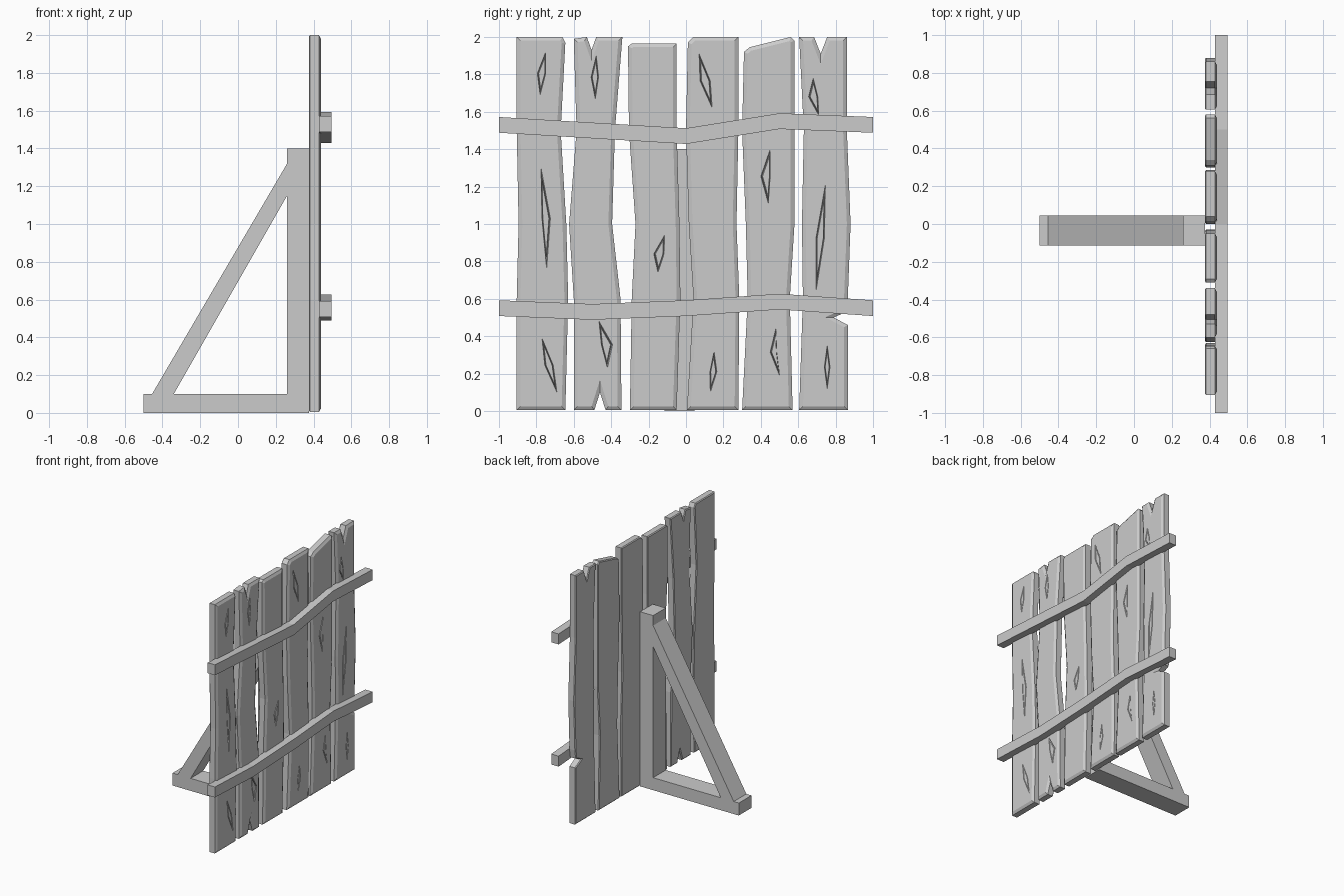
import bpy, bmesh
from mathutils import Vector

if "Cube" in bpy.data.objects:
    bpy.data.objects.remove(bpy.data.objects["Cube"], do_unlink=True)

wood = bpy.data.materials.new("grey wood")
wood.use_nodes = True
wood.diffuse_color = (0.6, 0.6, 0.6, 1)
wood.node_tree.nodes["Principled BSDF"].inputs["Base Color"].default_value = wood.diffuse_color

BACK, FRONT = 0.375, 0.44


def finish(name, bm):
    bmesh.ops.recalc_face_normals(bm, faces=bm.faces)
    mesh = bpy.data.meshes.new(name)
    bm.to_mesh(mesh)
    bm.free()
    mesh.materials.append(wood)
    obj = bpy.data.objects.new(name, mesh)
    bpy.context.collection.objects.link(obj)
    return obj


def prism(start, offset):
    """Extrude a flat outline along an offset vector."""
    bm = bmesh.new()
    face = bm.faces.new([bm.verts.new(p) for p in start])
    ext = bmesh.ops.extrude_face_region(bm, geom=[face])
    moved = [v for v in ext["geom"] if isinstance(v, bmesh.types.BMVert)]
    bmesh.ops.translate(bm, verts=moved, vec=offset)
    bmesh.ops.recalc_face_normals(bm, faces=bm.faces)
    return bm


def groove_cutter(knots):
    """V-shaped ring grooves around slim diamond knots."""
    bm = bmesh.new()
    for y0, z0, y1, z1, left, right in knots:
        top, low = Vector((0, y0, z0)), Vector((0, y1, z1))
        mid = (top + low) / 2
        shape = [top, mid + Vector((0, right, 0)), low, mid + Vector((0, left, 0))]
        centre = sum(shape, Vector()) / 4
        rings = []
        for size, x in ((1.05, FRONT + 0.005), (0.85, FRONT - 0.014), (0.68, FRONT + 0.005)):
            rings.append([bm.verts.new(centre + (p - centre) * size + Vector((x, 0, 0)))
                          for p in shape])
        for a, b in zip(rings, rings[1:] + rings[:1]):
            for i in range(4):
                j = (i + 1) % 4
                bm.faces.new((a[i], a[j], b[j], b[i]))
    cutter = finish("knot_cutter", bm)
    cutter.hide_render = True
    return cutter


def plank(name, left, right, top, knots, low=(), chip=()):
    """Wavy board: edge positions at fixed heights, plus its top, bottom and chip points."""
    heights = (0.005, 0.6, 1, 1.5)
    outline = list(zip(left, heights))[::-1] + list(low)
    side = list(zip(right, heights))
    outline += side[:1] + list(chip) + side[1:] + list(top)[::-1]
    bm = prism([(BACK + 0.006, y, z) for y, z in outline], (FRONT - BACK - 0.018, 0, 0))
    # chamfer the broad faces, more strongly on the front
    for sign, width, depth in ((1, 0.02, 0.012), (-1, 0.007, 0.006)):
        bm.normal_update()
        broad = [f for f in bm.faces if f.normal.x * sign > 0.9 and len(f.verts) > 4]
        bmesh.ops.inset_region(bm, faces=broad, thickness=width, depth=depth,
                               use_even_offset=True)
    obj = finish(name, bm)
    # carve the knots
    cutter = groove_cutter(knots)
    mod = obj.modifiers.new("knots", 'BOOLEAN')
    mod.operation, mod.solver, mod.object = 'DIFFERENCE', 'EXACT', cutter
    bpy.context.view_layer.update()
    carved = bpy.data.meshes.new_from_object(
        obj.evaluated_get(bpy.context.evaluated_depsgraph_get()))
    obj.modifiers.clear()
    obj.data = carved
    bpy.data.objects.remove(cutter, do_unlink=True)


# Boards from the model's front edge to its back edge
plank("plank_1", (-.905, -.905, -.895, -.905), (-.645, -.63, -.64, -.67),
      [(-.905, 2), (-.66, 2), (-.645, 1.97)],
      [(-.75, 1.92, -.78, 1.69, -.03, .015), (-.775, 1.3, -.745, .76, -.01, .035),
       (-.77, .39, -.69, .1, -.025, .02)])
plank("plank_2", (-.6, -.6, -.625, -.585), (-.345, -.35, -.395, -.38),
      [(-.6, 1.99), (-.53, 2), (-.505, 1.93), (-.48, 2), (-.34, 2)],
      [(-.48, 1.9, -.485, 1.67, -.025, .015), (-.465, .48, -.42, .23, -.01, .05)],
      low=[(-.49, .005), (-.46, .1), (-.43, .005)])
plank("plank_3", (-.3, -.29, -.27, -.305), (-.05, -.03, -.035, -.05),
      [(-.31, 1.95), (-.29, 1.965), (-.05, 1.965)],
      [(-.115, .94, -.15, .74, -.04, .015)])
plank("plank_4", (.005, .04, .015, 0), (.28, .285, .27, .28),
      [(.01, 1.97), (.04, 2), (.28, 2)],
      [(.07, 1.91, .14, 1.62, -.03, .025), (.15, .32, .13, .1, -.012, .025)])
plank("plank_5", (.3, .33, .32, .3), (.57, .555, .58, .58),
      [(.31, 1.92), (.34, 1.945), (.56, 2), (.58, 1.98)],
      [(.45, 1.4, .44, 1.11, -.045, .005), (.48, .44, .5, .19, -.04, -.005)])
plank("plank_6", (.605, .625, .62, .63), (.865, .865, .88, .86),
      [(.605, 2), (.685, 2), (.72, 1.91), (.755, 2), (.86, 2)],
      [(.68, 1.78, .71, 1.58, -.04, .01), (.745, 1.21, .695, .64, -.025, .02),
       (.755, .35, .755, .12, -.015, .015)],
      chip=[(.865, .46), (.79, .5), (.855, .53)])

# Bent cross rails
spans = (-1, -.5, 0, .5, 1)
for name, levels in (("upper_rail", (1.53, 1.5, 1.47, 1.55, 1.53)),
                     ("lower_rail", (.55, .53, .55, .585, .55))):
    edge = [(0.43, y, z + .042) for y, z in zip(spans, levels)]
    edge += [(0.43, y, z - .042) for y, z in zip(spans, levels)][::-1]
    finish(name, prism(edge, (0.065, 0, 0)))

# Triangular stand
stand = {
    "stand_post": [(.26, 0), (.377, 0), (.377, 1.4), (.26, 1.4)],
    "stand_foot": [(-.5, 0), (.26, 0), (.26, .1), (-.5, .1)],
    "stand_brace": [(-.455, .1), (-.34, .1), (.26, 1.15), (.26, 1.32)],
}
for name, profile in stand.items():
    finish(name, prism([(x, -.115, z) for x, z in profile], (0, 0.16, 0)))
